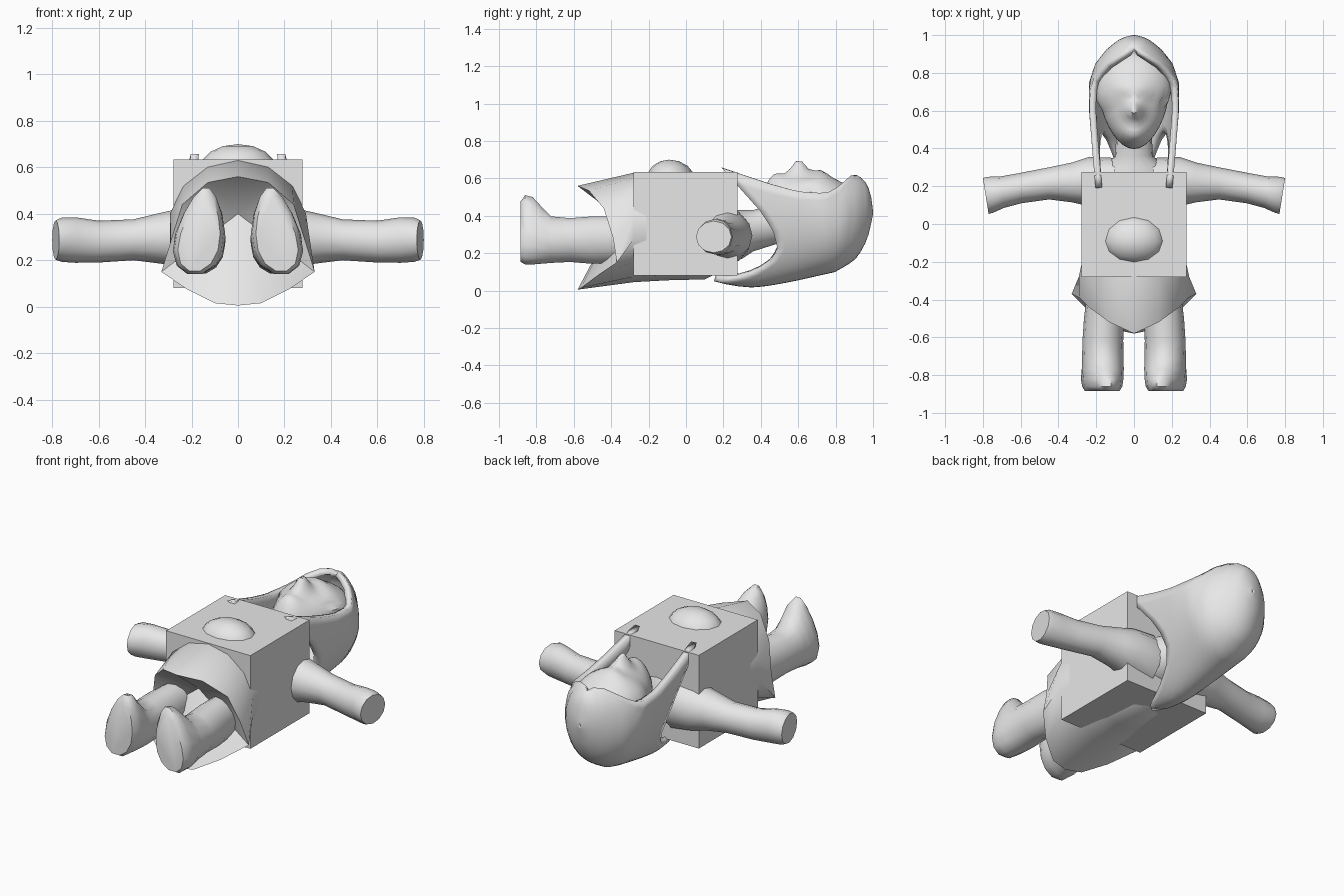
import bpy, bmesh, math
from mathutils import Vector

if "Cube" in bpy.data.objects:
    bpy.data.objects.remove(bpy.data.objects["Cube"])

grey = bpy.data.materials.new("plain grey")
grey.diffuse_color = (0.8, 0.8, 0.8, 1)
grey.use_nodes = True
grey.node_tree.nodes["Principled BSDF"].inputs["Base Color"].default_value = grey.diffuse_color


def finish(name, bm, angle=50):
    bmesh.ops.recalc_face_normals(bm, faces=bm.faces)
    me = bpy.data.meshes.new(name)
    bm.to_mesh(me)
    bm.free()
    me.materials.append(grey)
    ob = bpy.data.objects.new(name, me)
    bpy.context.collection.objects.link(ob)
    bpy.ops.object.select_all(action='DESELECT')
    ob.select_set(True)
    bpy.context.view_layer.objects.active = ob
    if angle:
        bpy.ops.object.shade_smooth_by_angle(angle=math.radians(angle))
    return ob


def loft(name, rings, tip=None, angle=50):
    """Skin closed rings of points; the end closes flat or to a tip."""
    bm = bmesh.new()
    rows = [[bm.verts.new(p) for p in r] for r in rings]
    n = len(rows[0])
    for a, b in zip(rows, rows[1:]):
        for i in range(n):
            bm.faces.new((a[i], a[(i + 1) % n], b[(i + 1) % n], b[i]))
    bm.faces.new(rows[0])
    if tip:
        t = bm.verts.new(tip)
        for i in range(n):
            bm.faces.new((rows[-1][i], rows[-1][(i + 1) % n], t))
    else:
        bm.faces.new(rows[-1])
    return finish(name, bm, angle)


def lerp(table, y):
    """Smoothly interpolate (key, value) pairs."""
    if y <= table[0][0]:
        return table[0][1]
    for (a, u), (b, v) in zip(table, table[1:]):
        if y <= b:
            return u + (v - u) * (y - a) / (b - a)
    return table[-1][1]


def sphere(name, place, segs=24, rows=16):
    bm = bmesh.new()
    bmesh.ops.create_uvsphere(bm, u_segments=segs, v_segments=rows, radius=1)
    for v in bm.verts:
        v.co = place(v.co)
    return finish(name, bm)


# block around the torso
bm = bmesh.new()
bmesh.ops.create_cube(bm, size=0.555)
bmesh.ops.translate(bm, verts=bm.verts, vec=(0, -0.002, 0.357))
finish("block", bm, 0)


# torso flaring into a pointed, open skirt
def mirrored(half):
    return half + [(-x, y, z) for x, y, z in half[-2:0:-1]]


def body_ring(y, rx, zb, zt):
    c, h = (zb + zt) / 2, (zt - zb) / 2
    return mirrored([(rx * math.sin(math.pi * i / 7), y, c + h * math.cos(math.pi * i / 7))
                     for i in range(8)])


hem = mirrored([(0, -.58, .56), (.13, -.52, .535), (.24, -.44, .44), (.29, -.39, .28),
                (.33, -.37, .15), (.22, -.48, .075), (.1, -.56, .015), (0, -.58, .005)])
loft("skirt_and_torso",
     [body_ring(.26, .17, .14, .45), body_ring(.1, .24, .06, .55),
      body_ring(-.1, .26, .055, .6), body_ring(-.28, .3, .045, .63), hem],
     tip=(0, -.37, .4), angle=40)

# rounded belly on top of the block
sphere("belly", lambda c: Vector((.17 * c.x, -.09 + (.125 if c.y < 0 else .14) * c.y,
                                  .585 + .115 * c.z)), 12, 8)

# neck
loft("neck", [[(rx * math.cos(a), y, z + rz * math.sin(a))
               for a in [math.tau * i / 16 for i in range(16)]]
              for y, rx, z, rz in [(.2, .22, .3, .13), (.3, .17, .3, .13),
                                   (.36, .1, .32, .11), (.55, .09, .38, .11)]])


# face with chin and nose
def face_point(c):
    y = .655 + .258 * c.y
    x = c.x * (.2 + .035 * c.y - (.02 if c.y < 0 else 0))
    if c.z < 0:
        return Vector((x, y, .47 + .16 * c.z))
    nose = .085 * math.exp(-(x / .045) ** 2 - ((y - .6) / .05) ** 2)
    brow = .03 * math.exp(-(x / .12) ** 2 - ((y - .72) / .05) ** 2)
    chin = .07 * math.exp(-(x / .1) ** 2 - ((y - .46) / .06) ** 2)
    return Vector((x, y, .47 + .15 * c.z + c.z * (nose + brow + chin)))


sphere("face", face_point, 32, 24)

# long hair: shell around the head, open at the face, with two front locks
WIDTH = [(.15, .2), (.4, .222), (.6, .238), (.75, .238), (.85, .205), (.92, .15),
         (.97, .09), (.99, .05), (1, .006)]
BACK = [(.15, .05), (.25, .025), (.37, .015), (.5, .035), (.6, .055), (.8, .1), (.9, .16),
        (.95, .23), (.98, .31), (1, .41)]
FRONT = [(.18, .66), (.3, .62), (.45, .57), (.6, .53), (.75, .52), (.82, .56), (.88, .615),
         (.92, .62), (.97, .57), (.99, .5), (1, .425)]
SPREAD = [(.15, 90), (.6, 95), (.75, 108), (.85, 138), (.9, 165), (.93, 180), (1, 180)]
HEM = [(0, .15), (.15, .19), (.3, .33), (.42, .44), (.55, .49), (.68, .47), (.8, .41),
       (.9, .31), (1, .19)]


def hair_point(u, y):
    top = math.radians(lerp(SPREAD, y))
    zb, zt = lerp(BACK, y), lerp(FRONT, y)
    h = (zt - zb) / (1 - math.cos(top))
    a = abs(u) * top
    x = lerp(WIDTH, y) * math.sin(a)
    return math.copysign(x, u), y, zb + h * (1 - math.cos(a))


bm = bmesh.new()
cols = []
for i in range(-16, 17):
    u = i / 16
    y0 = lerp(HEM, abs(u))
    cols.append([bm.verts.new(hair_point(u, y0 + (1 - y0) * math.sin(math.pi / 2 * k / 20)))
                 for k in range(21)])
for a, b in zip(cols, cols[1:]):
    for k in range(20):
        bm.faces.new((a[k], b[k], b[k + 1], a[k + 1]))
bmesh.ops.remove_doubles(bm, verts=bm.verts, dist=.004)
bmesh.ops.recalc_face_normals(bm, faces=bm.faces)
# make normals face away from the head so the shell thickens inwards
centre = Vector((0, .65, .4))
out = sum((f.calc_center_median() - centre).dot(f.normal) for f in bm.faces)
hair = finish("hair", bm, 60)
if out < 0:
    hair.data.flip_normals()
shell = hair.modifiers.new("thickness", 'SOLIDIFY')
shell.thickness, shell.offset = .035, -1

# arms and legs, one per side
ARM = [(.1, .22, .29, .13, .15), (.24, .225, .295, .13, .13), (.33, .22, .295, .105, .11),
       (.45, .215, .288, .085, .088), (.6, .19, .28, .08, .09), (.7, .168, .287, .083, .098),
       (.76, .155, .288, .095, .095), (.785, .148, .287, .095, .085)]
LEG = [(-.3, .15, .09, .15, .4), (-.5, .16, .105, .14, .4), (-.62, .165, .108, .15, .39),
       (-.72, .165, .11, .145, .4), (-.77, .164, .11, .14, .45), (-.82, .162, .106, .135, .505),
       (-.86, .162, .1, .135, .515), (-.885, .162, .085, .15, .48)]
for side, s in (("left", -1), ("right", 1)):
    rings = []
    for x, y, z, ry, rz in ARM:
        slant = .16 * min(1, max(0, (x - .5) / .25))
        rings.append([(s * (x + slant * ry * math.cos(a)), y + ry * math.cos(a),
                       z + rz * math.sin(a)) for a in [math.tau * i / 12 for i in range(12)]])
    loft(side + "_arm", rings)
    rings = []
    for y, cx, rx, zb, zt in LEG:
        ring = []
        toe = min(1, max(0, (-y - .7) / .12))   # feet narrow towards the raised toes
        for i in range(14):
            a = math.tau * i / 14
            up = math.sin(a)
            ring.append((s * (cx + rx * math.cos(a) * (1 - .3 * toe * up) - .025 * toe * up),
                         y, (zb + zt) / 2 + (zt - zb) / 2 * up))
        rings.append(ring)
    loft(side + "_leg", rings)
